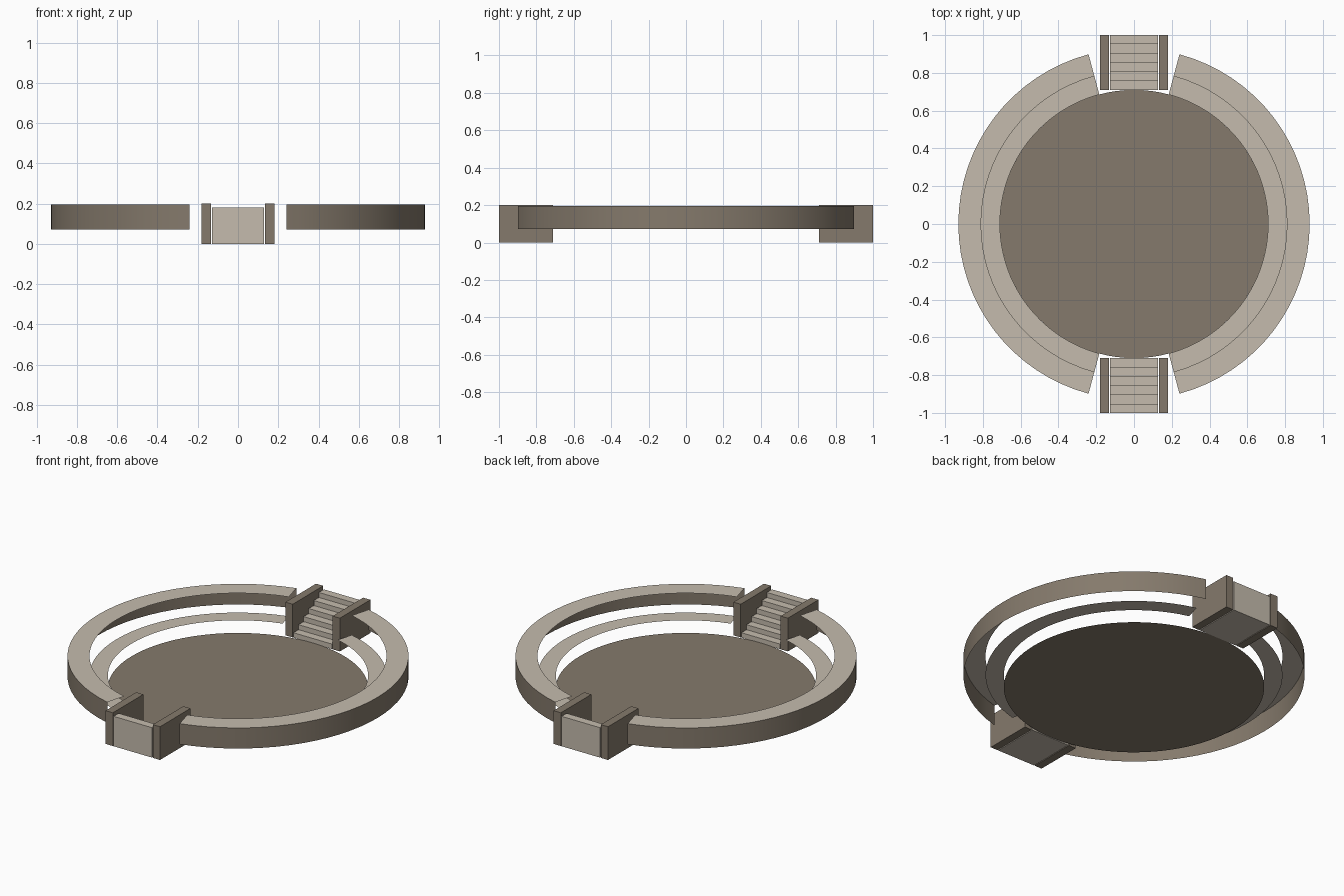
import bpy, bmesh, math

cube = bpy.data.objects.get("Cube")
if cube:
    bpy.data.objects.remove(cube, do_unlink=True)


def material(name, rgb):
    mat = bpy.data.materials.new(name)
    mat.use_nodes = True
    mat.diffuse_color = (*rgb, 1)
    mat.node_tree.nodes["Principled BSDF"].inputs["Base Color"].default_value = (*rgb, 1)
    return mat


light = material("light stone", (0.56, 0.50, 0.42))
dark = material("dark stone", (0.235, 0.195, 0.15))


def finish(name, bm, mats, smooth=False):
    mesh = bpy.data.meshes.new(name)
    bm.to_mesh(mesh)
    bm.free()
    obj = bpy.data.objects.new(name, mesh)
    bpy.context.collection.objects.link(obj)
    for m in mats:
        mesh.materials.append(m)
    if smooth:
        bpy.ops.object.select_all(action='DESELECT')
        obj.select_set(True)
        bpy.context.view_layer.objects.active = obj
        bpy.ops.object.shade_smooth_by_angle(angle=math.radians(30))
    return obj


def swept_arc(name, profile, side, mats, steps=32, gap=15):
    """Sweep an open (radius, z) profile around one side, leaving the stair gaps."""
    bm = bmesh.new()
    rows = []
    for i in range(steps + 1):
        a = math.radians(gap - 90 + (180 - 2 * gap) * i / steps)
        rows.append([bm.verts.new((side * r * math.cos(a), r * math.sin(a), z))
                     for r, z in profile])
    for p, q in zip(rows, rows[1:]):
        for j in range(len(profile) - 1):
            quad = (p[j], q[j], q[j + 1], p[j + 1])
            face = bm.faces.new(quad if side > 0 else quad[::-1])
            face.normal_update()
            # flat tops take the first material, upright faces the last
            face.material_index = 0 if abs(face.normal.z) > 0.5 else len(mats) - 1
    return finish(name, bm, mats, True)


def box(name, x0, x1, y0, y1, z0, z1, mat):
    bm = bmesh.new()
    bmesh.ops.create_cube(bm, size=1)
    for v in bm.verts:
        v.co = (x1 if v.co.x > 0 else x0, y1 if v.co.y > 0 else y0, z1 if v.co.z > 0 else z0)
    return finish(name, bm, [mat])


# Arena floor disc
bm = bmesh.new()
bmesh.ops.create_circle(bm, cap_ends=True, segments=96, radius=0.71)
for v in bm.verts:
    v.co.z = 0.003
bm.normal_update()
if next(iter(bm.faces)).normal.z < 0:
    bmesh.ops.reverse_faces(bm, faces=bm.faces[:])
finish("arena_floor", bm, [dark])

# Outer wall with its coping, and the thin inner ledge
for side, label in ((1, "left"), (-1, "right")):
    swept_arc(label + "_outer_wall", [(0.93, 0.072), (0.93, 0.196), (0.81, 0.196)],
              side, [light, dark])
    swept_arc(label + "_inner_ledge", [(0.81, 0.079), (0.71, 0.079)], side, [light])


def stairs(name, end, count=6, inner=0.71, outer=1.0, top=0.18, half=0.128):
    """Extrude a stepped profile that climbs outward."""
    run, rise = (outer - inner) / count, top / count
    profile = [(inner, 0)]
    for i in range(count):
        profile += [(inner + i * run, (i + 1) * rise), (inner + (i + 1) * run, (i + 1) * rise)]
    profile.append((outer, 0))
    bm = bmesh.new()
    face = bm.faces.new([bm.verts.new((-half, end * y, z)) for y, z in profile])
    new = bmesh.ops.extrude_face_region(bm, geom=[face])["geom"]
    verts = [g for g in new if isinstance(g, bmesh.types.BMVert)]
    bmesh.ops.translate(bm, verts=verts, vec=(2 * half, 0, 0))
    bmesh.ops.recalc_face_normals(bm, faces=bm.faces[:])
    return finish(name, bm, [light])


# Stairs and their side walls at both entrances
for end, label in ((-1, "front"), (1, "back")):
    stairs(label + "_stairs", end)
    y0, y1 = sorted((end * 0.71, end * 1.0))
    for side, hand in ((1, "left"), (-1, "right")):
        x0, x1 = sorted((side * 0.133, side * 0.181))
        box(f"{label}_{hand}_stair_wall", x0, x1, y0, y1, 0, 0.2, dark)
